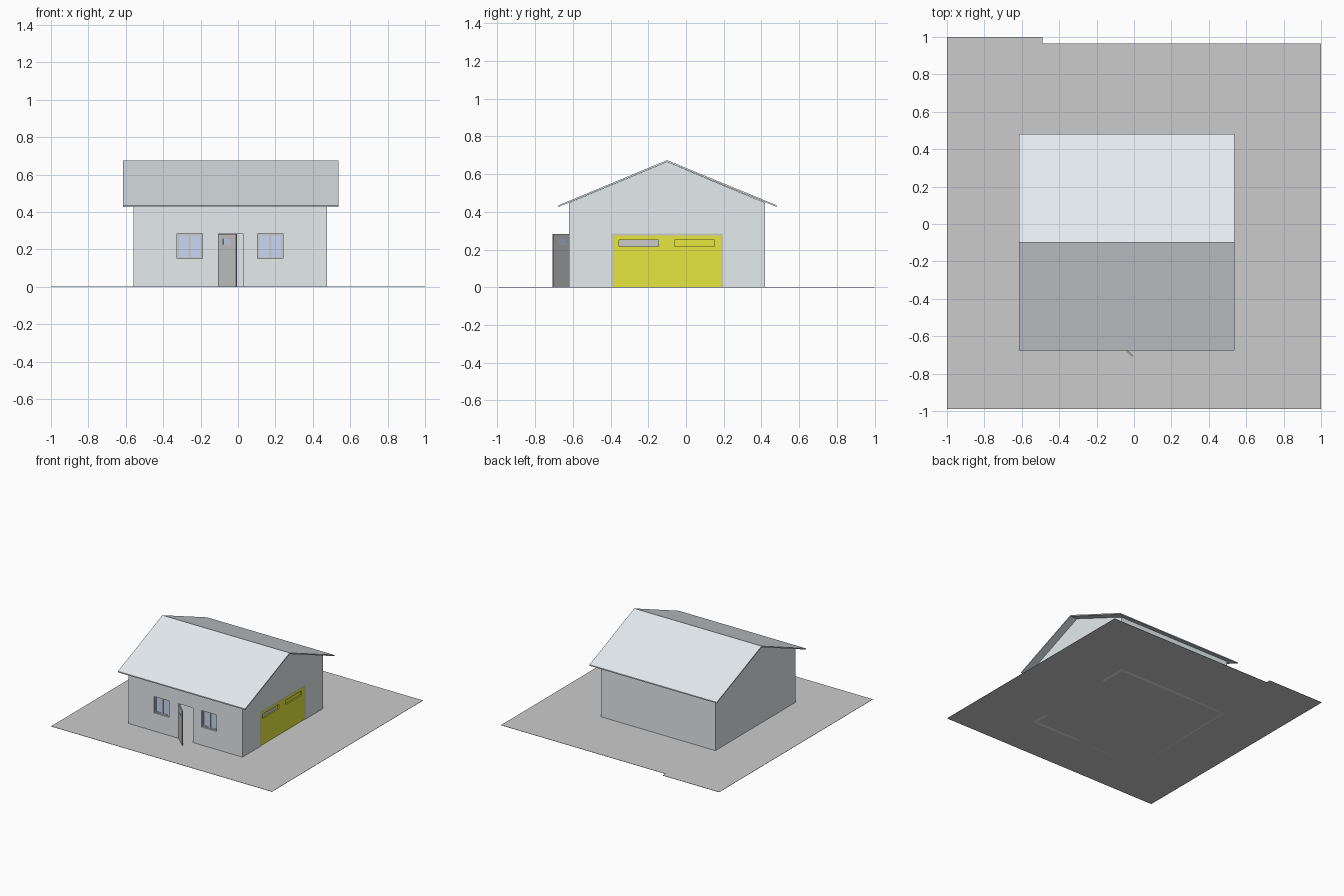
import bpy, bmesh, math
from mathutils import Matrix

if "Cube" in bpy.data.objects:
    bpy.data.objects.remove(bpy.data.objects["Cube"])


def material(name, rgb):
    m = bpy.data.materials.new(name)
    m.diffuse_color = (*rgb, 1)
    m.use_nodes = True
    m.node_tree.nodes["Principled BSDF"].inputs["Base Color"].default_value = m.diffuse_color
    return m


SIDING = material("siding", (0.78, 0.83, 0.86))
PAVING = material("paving", (0.69, 0.69, 0.69))
FRAME = material("frame", (0.68, 0.68, 0.68))
GLASS = material("glass", (0.58, 0.69, 0.90))
YELLOW = material("yellow", (0.80, 0.80, 0.05))


def prism(name, points, vec, mat=None):
    """Extrude a closed polygon along vec."""
    bm = bmesh.new()
    face = bm.faces.new([bm.verts.new(p) for p in points])
    new = bmesh.ops.extrude_face_region(bm, geom=[face], use_keep_orig=True)["geom"]
    bmesh.ops.translate(bm, vec=vec, verts=[g for g in new if isinstance(g, bmesh.types.BMVert)])
    bmesh.ops.recalc_face_normals(bm, faces=bm.faces)
    me = bpy.data.meshes.new(name)
    bm.to_mesh(me)
    bm.free()
    ob = bpy.data.objects.new(name, me)
    bpy.context.collection.objects.link(ob)
    if mat:
        me.materials.append(mat)
    return ob


def box(name, x, y, z, mat=None):
    pts = [(x[0], y[0], z[0]), (x[1], y[0], z[0]), (x[1], y[1], z[0]), (x[0], y[1], z[0])]
    return prism(name, pts, (0, 0, z[1] - z[0]), mat)


def cut(target, cutters):
    for c in cutters:
        mod = target.modifiers.new("cut", "BOOLEAN")
        mod.operation, mod.solver, mod.object = "DIFFERENCE", "EXACT", c
    dg = bpy.context.evaluated_depsgraph_get()
    me = bpy.data.meshes.new_from_object(target.evaluated_get(dg))
    target.modifiers.clear()
    target.data = me
    for c in cutters:
        bpy.data.objects.remove(c)


X0, X1, Y0, Y1 = -0.56, 0.475, -0.62, 0.42
RIDGE, T = -0.10, 0.025
WINDOWS = [(-0.325, -0.19), (0.105, 0.24)]
WZ = (0.15, 0.285)

# Paved yard with a small step in the back edge
prism("yard", [(-1, -0.99, 0), (1, -0.99, 0), (1, 0.965, 0), (-0.49, 0.965, 0),
               (-0.49, 1, 0), (-1, 1, 0)], (0, 0, 0.002), PAVING)

# Hollow gabled walls with openings
walls = prism("walls", [(X0, Y0, 0), (X0, Y1, 0), (X0, Y1, 0.448), (X0, RIDGE, 0.664),
                        (X0, Y0, 0.448)], (X1 - X0, 0, 0), SIDING)
cut(walls, [box("cut_inside", (X0 + T, X1 - T), (Y0 + T, Y1 - T), (-0.1, 1)),
            box("cut_door", (-0.105, 0.028), (Y0 - 0.1, Y0 + 0.1), (-0.1, 0.285)),
            box("cut_garage", (X1 - 0.1, X1 + 0.1), (-0.395, 0.195), (-0.1, 0.285))]
    + [box("cut_window", w, (Y0 - 0.1, Y0 + 0.1), WZ) for w in WINDOWS])

# Roof slopes
for name, eave in (("front_roof", -0.675), ("back_roof", 0.48)):
    prism(name, [(-0.615, RIDGE, 0.674), (-0.615, eave, 0.435), (-0.615, eave, 0.426),
                 (-0.615, RIDGE, 0.664)], (1.153, 0, 0), SIDING)

# Front windows: glass, border and centre bar
for i, (a, b) in enumerate(WINDOWS):
    n, f, m = f"window_{i + 1}", 0.01, (a + b) / 2
    yf = (Y0 + 0.012, Y0 + T)
    box(n + "_glass", (a, b), (Y0 + 0.016, Y0 + 0.022), WZ, GLASS)
    for part, x, z in (("left", (a, a + f), WZ), ("right", (b - f, b), WZ),
                       ("bar", (m - 0.006, m + 0.006), WZ),
                       ("sill", (a, b), (WZ[0], WZ[0] + f)), ("head", (a, b), (WZ[1] - f, WZ[1]))):
        box(f"{n}_{part}", x, yf, z, FRAME)

# Open front door with a small pane, swung on its left side
door = box("front_door", (0, 0.13), (0, 0.008), (0.002, 0.283), FRAME)
cut(door, [box("cut_pane", (0.035, 0.085), (-0.1, 0.1), (0.225, 0.255))])
pane = box("door_pane", (0.035, 0.085), (0.002, 0.006), (0.225, 0.255), GLASS)
for ob in (door, pane):
    ob.matrix_world = Matrix.Translation((-0.105, Y0, 0)) @ Matrix.Rotation(math.radians(-43), 4, "Z")

# Garage door with two window slots, in a thin frame
garage = box("garage_door", (X1 - 0.018, X1 - 0.004), (-0.385, 0.185), (0.002, 0.275), YELLOW)
SLOTS = [(-0.355, -0.145), (-0.06, 0.15)]
cut(garage, [box("cut_slot", (X1 - 0.1, X1 + 0.1), s, (0.215, 0.25)) for s in SLOTS])
for s, mat in zip(SLOTS, (FRAME, YELLOW)):
    box("garage_pane", (X1 - 0.018, X1 - 0.014), s, (0.215, 0.25), mat)
for part, y, z in (("left", (-0.395, -0.385), (0.002, 0.285)), ("right", (0.185, 0.195), (0.002, 0.285)),
                   ("head", (-0.385, 0.185), (0.275, 0.285))):
    box("garage_frame_" + part, (X1 - T, X1 - 0.001), y, z, FRAME)
